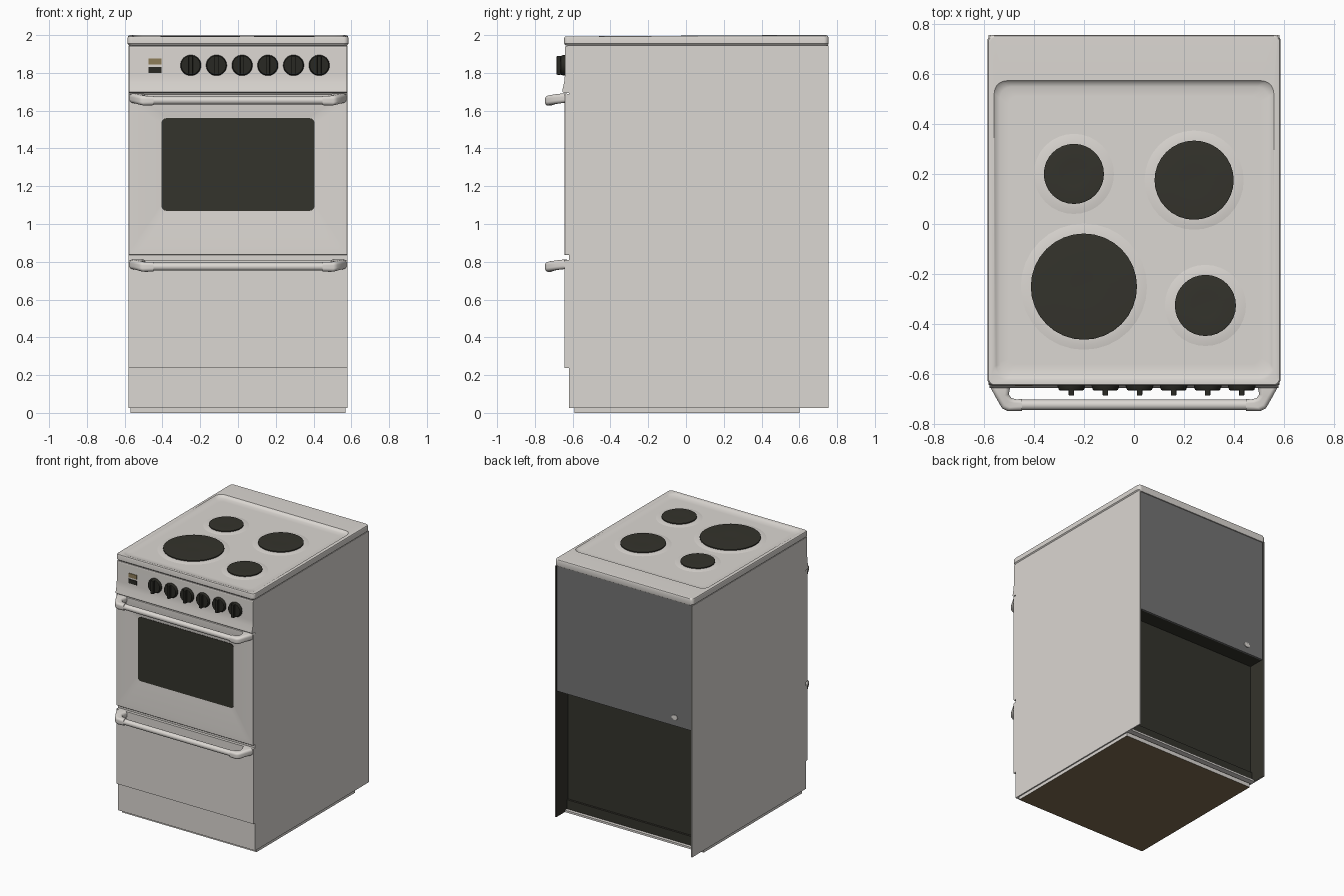
import bpy, bmesh, math

if "Cube" in bpy.data.objects:
    bpy.data.objects.remove(bpy.data.objects["Cube"])


def mat(name, rgb):
    m = bpy.data.materials.new(name)
    m.diffuse_color = (*rgb, 1)
    m.use_nodes = True
    m.node_tree.nodes["Principled BSDF"].inputs["Base Color"].default_value = m.diffuse_color
    return m


ENAMEL = mat("pale enamel", (0.71, 0.68, 0.645))
DARK = mat("dark olive black", (0.034, 0.033, 0.025))
KNOB = mat("knob black", (0.022, 0.022, 0.017))
GREY = mat("back grey", (0.175, 0.175, 0.175))
BROWN = mat("underside brown", (0.205, 0.145, 0.078))
GOLD = mat("display gold", (0.27, 0.205, 0.10))


def finish(bm, name, material, smooth=True):
    bmesh.ops.recalc_face_normals(bm, faces=bm.faces)
    me = bpy.data.meshes.new(name)
    bm.to_mesh(me)
    bm.free()
    me.materials.append(material)
    ob = bpy.data.objects.new(name, me)
    bpy.context.collection.objects.link(ob)
    if smooth:
        bpy.context.view_layer.objects.active = ob
        ob.select_set(True)
        bpy.ops.object.shade_smooth_by_angle(angle=math.radians(35))
        ob.select_set(False)
        ob.modifiers.new("flat_faces", 'WEIGHTED_NORMAL').keep_sharp = True
    return ob


def box(name, x, y, z, material, bevel=0.0):
    bm = bmesh.new()
    bmesh.ops.create_cube(bm, size=1)
    for v in bm.verts:
        v.co = [a + (c + 0.5) * (b - a) for c, (a, b) in zip(v.co, (x, y, z))]
    if bevel:
        bmesh.ops.bevel(bm, geom=bm.edges[:], offset=bevel, segments=2,
                        profile=0.5, affect='EDGES')
    return finish(bm, name, material, bevel > 0)


def rrect(x0, x1, y0, y1, r, n=5):
    """Rounded rectangle as 2D points."""
    pts = []
    for k, (cx, cy) in enumerate([(x1 - r, y1 - r), (x0 + r, y1 - r),
                                  (x0 + r, y0 + r), (x1 - r, y0 + r)]):
        for i in range(n + 1):
            a = math.pi / 2 * (k + i / n)
            pts.append((cx + r * math.cos(a), cy + r * math.sin(a)))
    return pts


def loft(name, loops, material):
    """Skin a list of closed 3D loops with equal point counts, capped."""
    bm = bmesh.new()
    rings = [[bm.verts.new(p) for p in lp] for lp in loops]
    n = len(rings[0])
    for a, b in zip(rings, rings[1:]):
        for i in range(n):
            j = (i + 1) % n
            bm.faces.new((a[i], a[j], b[j], b[i]))
    bm.faces.new(rings[0][::-1])
    bm.faces.new(rings[-1])
    return finish(bm, name, material)


def flat(pts, z):
    return [(x, y, z) for x, y in pts]


def upright(pts, y):
    return [(x, y, z) for x, z in pts]


def circle(cx, cy, r, n=32):
    return [(cx + r * math.cos(2 * math.pi * i / n),
             cy + r * math.sin(2 * math.pi * i / n)) for i in range(n)]


# Cabinet: side panels with dark inner faces
for s, side in ((-1, "left"), (1, "right")):
    ob = box(side + "_side_panel", sorted((s * 0.57, s * 0.58)), (-0.62, 0.755),
             (0.025, 1.946), ENAMEL)
    ob.data.materials.append(DARK)
    for p in ob.data.polygons:
        if p.normal.x * s < -0.5:
            p.material_index = 1

# Cabinet: front frame with kick plate, inner carcass and back
box("front_frame", (-0.57, 0.57), (-0.62, -0.60), (0.025, 1.946), ENAMEL)
box("lower_carcass", (-0.57, 0.57), (-0.60, 0.61), (0.03, 1.0), DARK)
box("upper_carcass", (-0.57, 0.57), (-0.60, 0.728), (0.985, 1.946), DARK)
box("back_panel", (-0.57, 0.57), (0.728, 0.742), (0.985, 1.946), GREY)
box("rear_bottom_flange", (-0.57, 0.57), (0.61, 0.625), (0.03, 0.11), DARK)
box("rear_bottom_rail", (-0.57, 0.57), (0.61, 0.65), (0.025, 0.04), ENAMEL)
loft("cable_clip", [[(-0.425 + 1.4 * x, y, z) for x, y, z in upright(circle(0, 1.05, r, 16), y)]
                    for r, y in ((0.018, 0.74), (0.018, 0.748), (0.014, 0.75))], ENAMEL)

# Base plate: brown underside, pale edges
base = box("base_plate", (-0.57, 0.57), (-0.59, 0.60), (0.0, 0.03), ENAMEL)
base.data.materials.append(BROWN)
for p in base.data.polygons:
    if p.normal.z < -0.5:
        p.material_index = 1

# Hob: slab with raised rear strip and sunken tray
loops = [flat(rrect(-0.575, 0.575, -0.637, 0.75, 0.02), 1.945),
         flat(rrect(-0.585, 0.585, -0.645, 0.755, 0.025), 1.955),
         flat(rrect(-0.585, 0.585, -0.645, 0.755, 0.025), 1.985),
         flat(rrect(-0.581, 0.581, -0.641, 0.751, 0.025), 1.996),
         flat(rrect(-0.573, 0.573, -0.634, 0.745, 0.02), 2.0),
         flat(rrect(-0.558, 0.558, -0.622, 0.572, 0.05), 2.0),
         flat(rrect(-0.550, 0.550, -0.614, 0.564, 0.05), 1.990),
         flat(rrect(-0.535, 0.535, -0.595, 0.548, 0.045), 1.983),
         flat(rrect(-0.50, 0.50, -0.56, 0.51, 0.03), 1.98)]
loops = [[(x, y, min(z, 1.993) if y < -0.56 else z) for x, y, z in lp] for lp in loops]
loft("hob_top", loops, ENAMEL)

# Hotplates on pressed skirts
for i, (x, y, r) in enumerate([(-0.24, 0.20, 0.12), (0.24, 0.175, 0.158),
                               (-0.20, -0.25, 0.212), (0.285, -0.325, 0.122)]):
    loft(f"hotplate_skirt_{i}", [flat(circle(x, y, r + d), z) for d, z in
         ((0.045, 1.979), (0.02, 1.984), (-0.01, 1.986))], ENAMEL)
    loft(f"hotplate_{i}", [flat(circle(x, y, q), z) for q, z in
         ((r, 1.982), (r, 1.993), (r - 0.006, 1.996), (0.048, 1.996), (0.04, 1.993))], DARK)

# Control panel: profile flaring forward at its foot
profile = [(-0.61, 1.946), (-0.638, 1.942), (-0.641, 1.93), (-0.641, 1.79),
           (-0.645, 1.75), (-0.653, 1.715), (-0.655, 1.70), (-0.648, 1.694), (-0.61, 1.694)]
loft("control_panel", [[(x, y, z) for y, z in profile] for x in (-0.577, 0.577)], ENAMEL)

# Knobs with a grip ridge
for i in range(6):
    x = -0.25 + i * 0.136
    loft(f"knob_{i}", [upright(circle(x, 1.84, r), y) for r, y in
         ((0.055, -0.635), (0.055, -0.648), (0.05, -0.662), (0.044, -0.665))], KNOB)
    box(f"knob_grip_{i}", (x - 0.011, x + 0.011), (-0.685, -0.66), (1.79, 1.89), KNOB, 0.004)

# Clock display and switch
box("clock_display", (-0.475, -0.405), (-0.646, -0.638), (1.845, 1.876), GOLD)
box("timer_switch", (-0.475, -0.405), (-0.646, -0.638), (1.80, 1.832), KNOB)

# Oven door: face slopes gently in to the window
loft("oven_door", [
    upright(rrect(-0.58, 0.58, 0.835, 1.688, 0.006), -0.615),
    upright(rrect(-0.58, 0.58, 0.835, 1.688, 0.006), -0.64),
    upright(rrect(-0.577, 0.577, 0.838, 1.685, 0.006), -0.643),
    upright(rrect(-0.54, 0.54, 0.875, 1.65, 0.03), -0.643),
    upright(rrect(-0.412, 0.412, 1.063, 1.567, 0.03), -0.635),
    upright(rrect(-0.405, 0.405, 1.07, 1.56, 0.025), -0.630)], ENAMEL)
loft("oven_window", [upright(rrect(-0.405, 0.405, 1.07, 1.56, 0.025), y)
                     for y in (-0.625, -0.633)], DARK)

# Storage drawer
box("storage_drawer", (-0.58, 0.58), (-0.642, -0.615), (0.237, 0.81), ENAMEL)

# Handles: bar between two swept brackets; each section is outer xy, inner xy, z range
PATH = [((0.577, -0.630), (0.485, -0.630), 1.642, 1.691),
        ((0.572, -0.655), (0.495, -0.655), 1.640, 1.691),
        ((0.550, -0.695), (0.500, -0.680), 1.636, 1.687),
        ((0.527, -0.735), (0.490, -0.694), 1.630, 1.682),
        ((0.505, -0.746), (0.470, -0.700), 1.627, 1.679),
        ((0.448, -0.746), (0.448, -0.699), 1.629, 1.678)]
for part, dz in (("door", 0.0), ("drawer", -0.88)):
    loft(part + "_handle_bar", [[(x, -0.722 + a, 1.654 + dz + b)
         for a, b in circle(0, 0, 0.021, 20)] for x in (-0.46, 0.46)], ENAMEL)
    for s, side in ((-1, "left"), (1, "right")):
        rings = []
        for (ox, oy), (ix, iy), z0, z1 in PATH:
            w = math.hypot(ox - ix, oy - iy)
            rings.append([(s * (ix + (ox - ix) * a / w), iy + (oy - iy) * a / w, z + dz)
                          for a, z in rrect(0, w, z0, z1, 0.018)])
        loft(f"{part}_handle_bracket_{side}", rings, ENAMEL)
